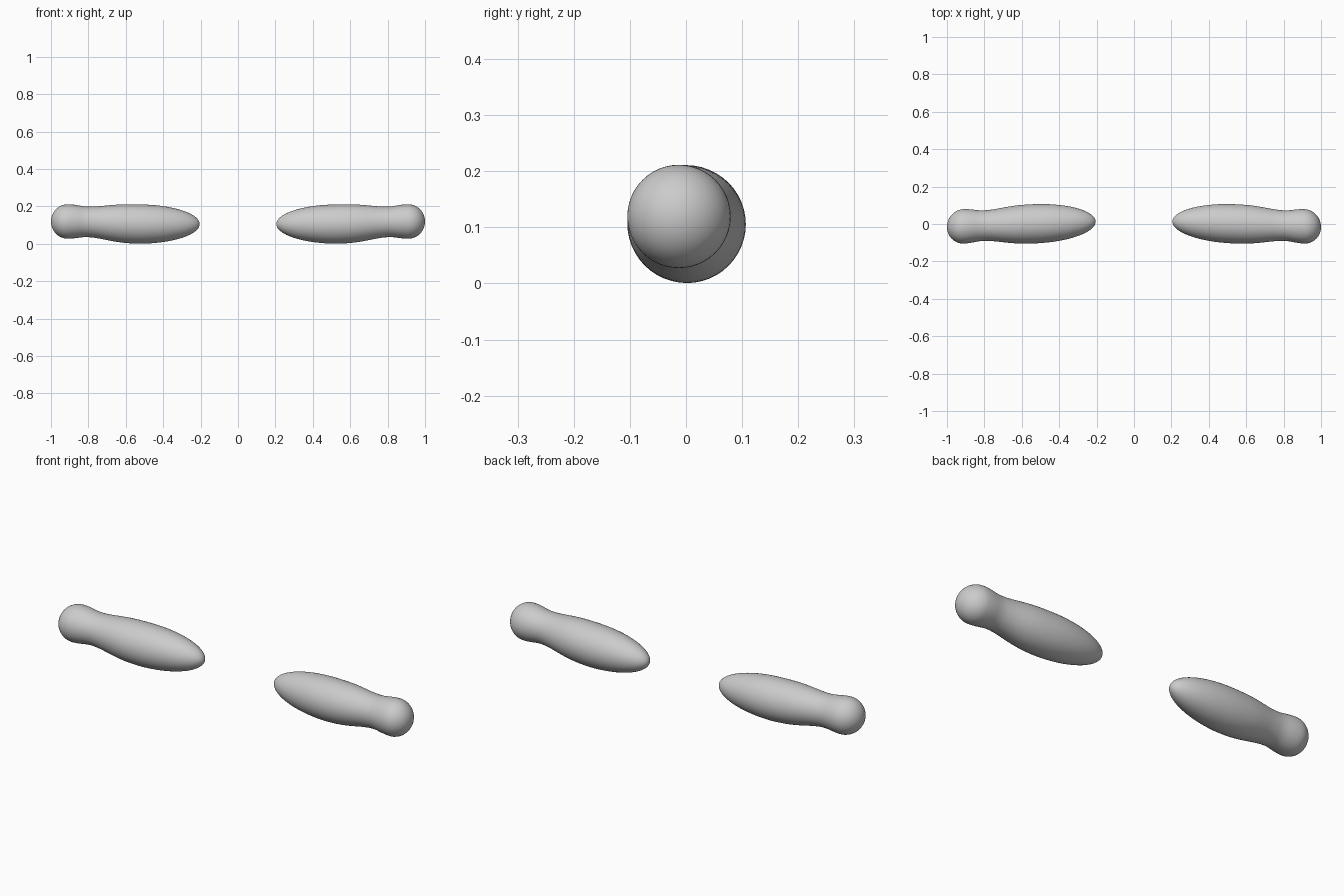
import bpy, bmesh, math

if "Cube" in bpy.data.objects:
    bpy.data.objects.remove(bpy.data.objects["Cube"])

SIDES = 48

# neck profile between the long body and the end ball: (x, radius)
NECK = [(0.55, 0.1048), (0.60, 0.1032), (0.65, 0.0992), (0.70, 0.0925), (0.75, 0.0853),
        (0.80, 0.0815), (0.83, 0.083), (0.86, 0.0875), (0.885, 0.0907), (0.91, 0.092)]


def hermite(points, steps):
    """Smooth curve through the profile points."""
    n = len(points)
    slope = []
    for i in range(n):
        a, b = points[max(i - 1, 0)], points[min(i + 1, n - 1)]
        slope.append((b[1] - a[1]) / (b[0] - a[0]))
    slope[-1] = 0
    out = []
    for i in range(n - 1):
        (x0, r0), (x1, r1) = points[i], points[i + 1]
        h = x1 - x0
        for k in range(steps):
            t = k / steps
            r = ((2*t**3 - 3*t**2 + 1) * r0 + (t**3 - 2*t**2 + t) * h * slope[i]
                 + (3*t**2 - 2*t**3) * r1 + (t**3 - t**2) * h * slope[i + 1])
            out.append((x0 + h * t, r))
    return out


def profile():
    # tapered inner end, neck, then round outer ball
    pts = []
    for k in range(1, 22):
        a = math.pi / 2 * k / 22
        pts.append((0.535 - 0.33 * math.cos(a), 0.105 * math.sin(a)))
    pts += hermite(NECK, 3)
    for k in range(0, 14):
        a = math.pi / 2 * k / 14
        pts.append((0.91 + 0.09 * math.sin(a), 0.092 * math.cos(a)))
    return pts


def centre(x):
    # axis leans slightly forward and up towards the ball
    y = 0.001 - 0.036 * (x - 0.535)
    t = min(max((x - 0.5) / 0.4, 0), 1)
    z = 0.1055 + 0.014 * t * t * (3 - 2 * t)
    return y, z


def make_grip(name, side):
    bm = bmesh.new()
    rings = []
    for x, r in profile():
        cy, cz = centre(x)
        rings.append([bm.verts.new((side * x,
                                    cy + r * math.cos(2 * math.pi * i / SIDES),
                                    cz + r * math.sin(2 * math.pi * i / SIDES)))
                      for i in range(SIDES)])
    for a, b in zip(rings, rings[1:]):
        for i in range(SIDES):
            j = (i + 1) % SIDES
            bm.faces.new((a[i], a[j], b[j], b[i]))
    # closed tips
    for ring, x in ((rings[0], 0.205), (rings[-1], 1.0)):
        tip = bm.verts.new((side * x, *centre(x)))
        for i in range(SIDES):
            bm.faces.new((ring[i], ring[(i + 1) % SIDES], tip))
    bmesh.ops.recalc_face_normals(bm, faces=bm.faces)
    for f in bm.faces:
        f.smooth = True
    mesh = bpy.data.meshes.new(name)
    bm.to_mesh(mesh)
    bm.free()
    bpy.context.collection.objects.link(bpy.data.objects.new(name, mesh))


make_grip("right_arm", 1)
make_grip("left_arm", -1)
